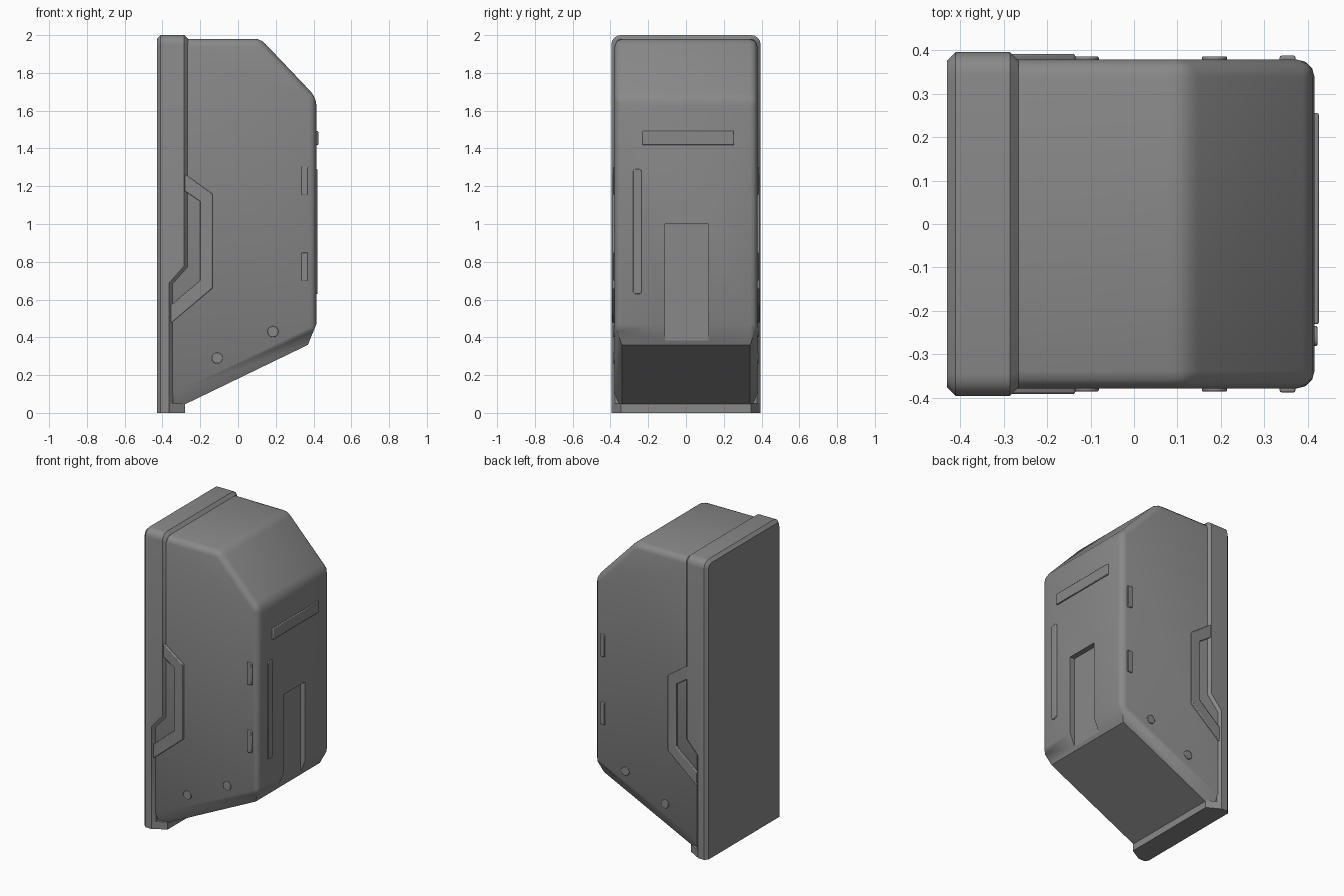
import bpy
import bmesh
import math
from mathutils import Vector

cube = bpy.data.objects.get("Cube")
if cube:
    bpy.data.objects.remove(cube, do_unlink=True)

grey = bpy.data.materials.new("plain grey")
grey.use_nodes = True
COLOUR = (0.25, 0.25, 0.25, 1)
grey.diffuse_color = COLOUR
grey.node_tree.nodes["Principled BSDF"].inputs["Base Color"].default_value = COLOUR


def finish(bm, name):
    bmesh.ops.recalc_face_normals(bm, faces=bm.faces)
    mesh = bpy.data.meshes.new(name)
    bm.to_mesh(mesh)
    bm.free()
    mesh.materials.append(grey)
    obj = bpy.data.objects.new(name, mesh)
    bpy.context.collection.objects.link(obj)
    return obj


def prism(outline, start, end, axis):
    """Extrude a 2D outline along one axis (x: outline is y,z; y: x,z; z: x,y)."""
    bm = bmesh.new()
    place = {"x": lambda a, b: (start, a, b), "y": lambda a, b: (a, start, b),
             "z": lambda a, b: (a, b, start)}[axis]
    face = bm.faces.new([bm.verts.new(place(a, b)) for a, b in outline])
    moved = bmesh.ops.extrude_face_region(bm, geom=[face])["geom"]
    step = Vector([end - start if axis == k else 0 for k in "xyz"])
    bmesh.ops.translate(bm, verts=[v for v in moved if isinstance(v, bmesh.types.BMVert)], vec=step)
    bmesh.ops.recalc_face_normals(bm, faces=bm.faces)
    return bm


def bevel(bm, edges, size, segments):
    bmesh.ops.bevel(bm, geom=list(edges), offset=size, segments=segments,
                    profile=0.5, affect="EDGES", clamp_overlap=True)


def rect(a0, a1, b0, b1):
    return [(a0, b0), (a1, b0), (a1, b1), (a0, b1)]


def soften(obj, size):
    mod = obj.modifiers.new("soft edges", "BEVEL")
    mod.width = size
    mod.segments = 2


def span(edge):
    d = edge.verts[0].co - edge.verts[1].co
    return abs(d.x), abs(d.y), abs(d.z)


# Main housing with a bevelled, sloping underside
W = 0.378
bm = prism([(-0.35, 1.98), (0.12, 1.98), (0.415, 1.67), (0.415, 0.47), (-0.35, 0.10)], -W, W, "y")
under = min(bm.faces, key=lambda f: f.normal.z)
under_edges = set(under.edges)
rounded = [e for e in bm.edges if e not in under_edges
           and not all(v.co.x < -0.34 for v in e.verts)]
low = bmesh.ops.extrude_face_region(bm, geom=[under])["geom"]
bmesh.ops.delete(bm, geom=[under], context="FACES_ONLY")
for v in low:
    if isinstance(v, bmesh.types.BMVert):
        front = v.co.x > 0
        v.co = (0.37 if front else -0.35, math.copysign(0.34, v.co.y), 0.36 if front else 0.012)
bevel(bm, [e for e in rounded if e.is_valid], 0.04, 3)
housing = finish(bm, "housing")

# Shallow channel cut into the front panel
cutter = finish(prism(rect(-0.11, 0.118, 0.2, 1.0), 0.38, 0.6, "x"), "channel_cutter")
cutter.hide_render = True
cutter.hide_viewport = True
cut = housing.modifiers.new("channel", "BOOLEAN")
cut.object = cutter
cut.solver = "EXACT"

# Wall plate with stepped sides
bm = prism([(-0.43, 0), (-0.43, 2), (-0.265, 2), (-0.265, 0.77), (-0.345, 0.68), (-0.345, 0)],
           -0.395, 0.395, "y")
bevel(bm, [e for e in bm.edges if span(e)[0] > 0.1 and all(v.co.z > 1.9 for v in e.verts)], 0.05, 4)
rim = []
for e in bm.edges:
    dx, dy, dz = span(e)
    along_x = dy < 1e-4 and dz < 1e-4
    lower_cross = dy > 0.5 and e.verts[0].co.z < 1.9
    if not along_x and not lower_cross:
        rim.append(e)
bevel(bm, rim, 0.02, 1)
finish(bm, "wall_plate")

# Lip below the housing
lip = prism([(-0.36, -0.39), (-0.28, -0.345), (-0.28, 0.345), (-0.36, 0.39)], 0, 0.05, "z")
finish(lip, "bottom_lip")

# Side details, repeated on both sides
TRIM = [(-0.30, 1.27), (-0.275, 1.26), (-0.135, 1.16), (-0.135, 0.66), (-0.355, 0.475),
        (-0.355, 0.57), (-0.2, 0.70), (-0.2, 1.12), (-0.275, 1.17), (-0.30, 1.18)]
for side, label in ((-1, "right"), (1, "left")):
    soften(finish(prism(TRIM, side * 0.35, side * 0.391, "y"), f"{label}_latch_trim"), 0.005)
    for i, z in enumerate((0.70, 1.155)):
        tab = prism(rect(0.335, 0.371, z, z + 0.148), side * 0.33, side * 0.387, "y")
        soften(finish(tab, f"{label}_tab_{i + 1}"), 0.004)
    for i, (x, z) in enumerate(((-0.11, 0.29), (0.185, 0.43))):
        ring = [(x + 0.029 * math.cos(t * math.tau / 24), z + 0.029 * math.sin(t * math.tau / 24))
                for t in range(24)]
        soften(finish(prism(ring, side * 0.35, side * 0.385, "y"), f"{label}_screw_{i + 1}"), 0.003)

# Raised strips on the front panel
soften(finish(prism(rect(-0.23, 0.255, 1.418, 1.492), 0.39, 0.425, "x"), "display_strip"), 0.004)
bm = prism(rect(-0.28, -0.235, 0.63, 1.29), 0.39, 0.422, "x")
bevel(bm, [e for e in bm.edges if span(e)[0] > 0.02], 0.012, 3)
soften(finish(bm, "indicator_strip"), 0.003)

# Smooth the rounded edges and keep the hard ones
bpy.ops.object.select_all(action="DESELECT")
for obj in bpy.context.scene.objects:
    if obj.type == "MESH" and obj is not cutter:
        obj.select_set(True)
bpy.context.view_layer.objects.active = housing
bpy.ops.object.shade_smooth_by_angle(angle=math.radians(35))
